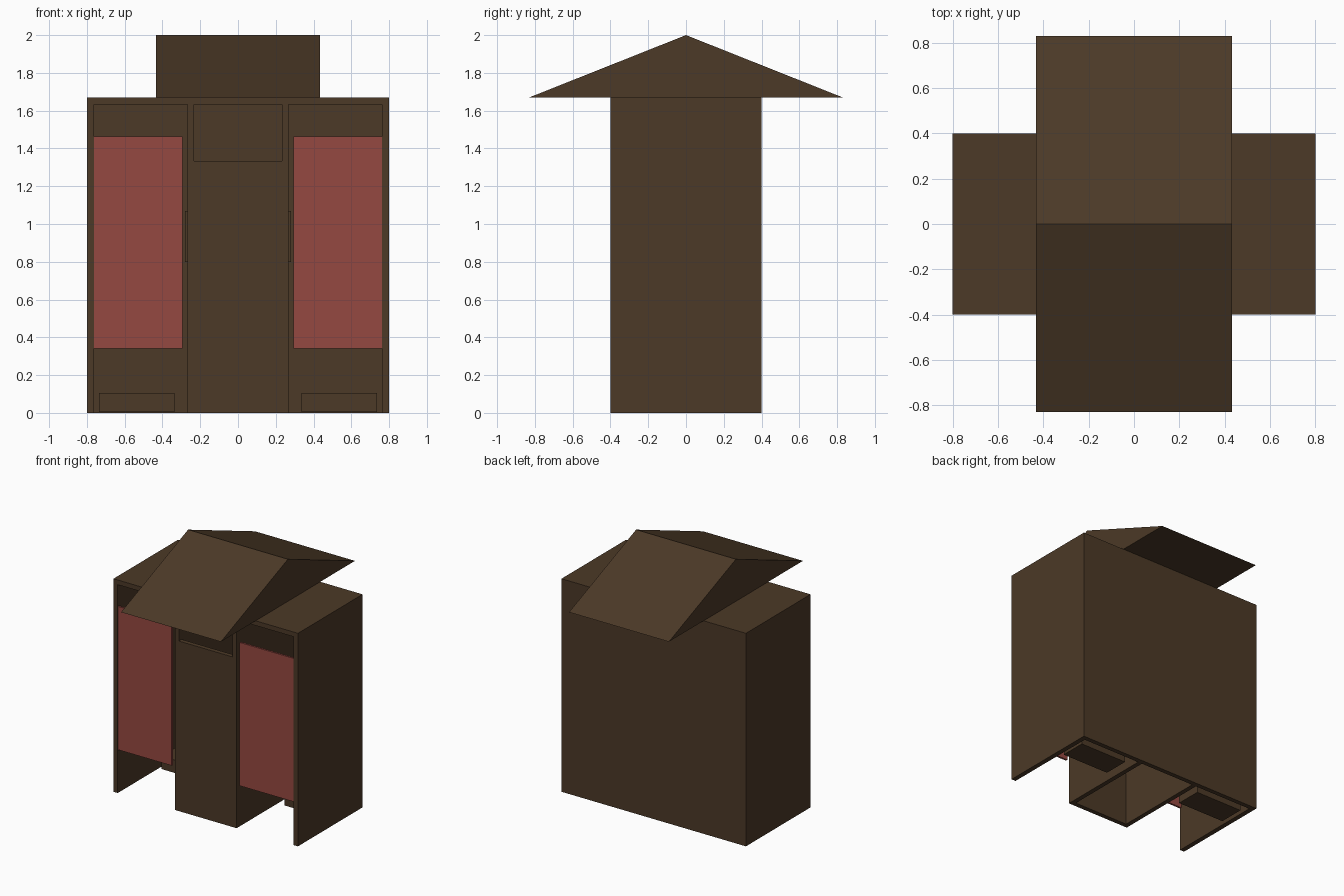
import bpy

if "Cube" in bpy.data.objects:
    bpy.data.objects.remove(bpy.data.objects["Cube"])


def material(name, rgb):
    m = bpy.data.materials.new(name)
    m.diffuse_color = (*rgb, 1.0)
    m.use_nodes = True
    m.node_tree.nodes["Principled BSDF"].inputs["Base Color"].default_value = m.diffuse_color
    return m


WOOD = material("dark wood", (0.072, 0.041, 0.020))
RED = material("red cloth", (0.30, 0.065, 0.053))


def mesh_object(name, verts, faces, mat):
    me = bpy.data.meshes.new(name)
    me.from_pydata(verts, [], faces)
    me.materials.append(mat)
    ob = bpy.data.objects.new(name, me)
    bpy.context.collection.objects.link(ob)
    return ob


def box(name, x, y, z, mat=WOOD):
    """Box from (min, max) ranges on each axis."""
    x, y, z = sorted(x), sorted(y), sorted(z)
    verts = [(a, b, c) for a in x for b in y for c in z]
    faces = [(0, 1, 3, 2), (4, 6, 7, 5), (0, 4, 5, 1),
             (2, 3, 7, 6), (0, 2, 6, 4), (1, 5, 7, 3)]
    return mesh_object(name, verts, faces, mat)


TOP, UNDER = 1.67, 1.633

# Cabinet shell, open at the bottom
box("ceiling", (-0.8, 0.8), (-0.4, 0.4), (UNDER, TOP))
box("back_wall", (-0.763, 0.763), (0.365, 0.4), (0, UNDER))

# Middle compartment front, open above
box("middle_door", (-0.233, 0.233), (-0.4, -0.365), (0, 1.333))

# Mirrored side compartments
for side, s in (("left", -1), ("right", 1)):
    box(side + "_outer_wall", (s * 0.763, s * 0.8), (-0.4, 0.4), (0, UNDER))
    box(side + "_partition", (s * 0.233, s * 0.268), (-0.4, 0.365), (0, UNDER))
    box(side + "_screen", (s * 0.268, s * 0.28), (-0.13, 0.13), (0.80, 1.07))
    box(side + "_kneeler", (s * 0.335, s * 0.735), (0.1, 0.3), (0.005, 0.105))
    box(side + "_curtain", (s * 0.295, s * 0.762), (-0.4, -0.385), (0.34, 1.463), RED)

# Gabled roof with the ridge running left to right
profile = [(-0.83, TOP), (0.83, TOP), (0, 2.0)]
mesh_object("gable_roof",
            [(x, y, z) for x in (-0.433, 0.433) for y, z in profile],
            [(0, 2, 1), (3, 4, 5), (0, 1, 4, 3), (1, 2, 5, 4), (2, 0, 3, 5)], WOOD)
